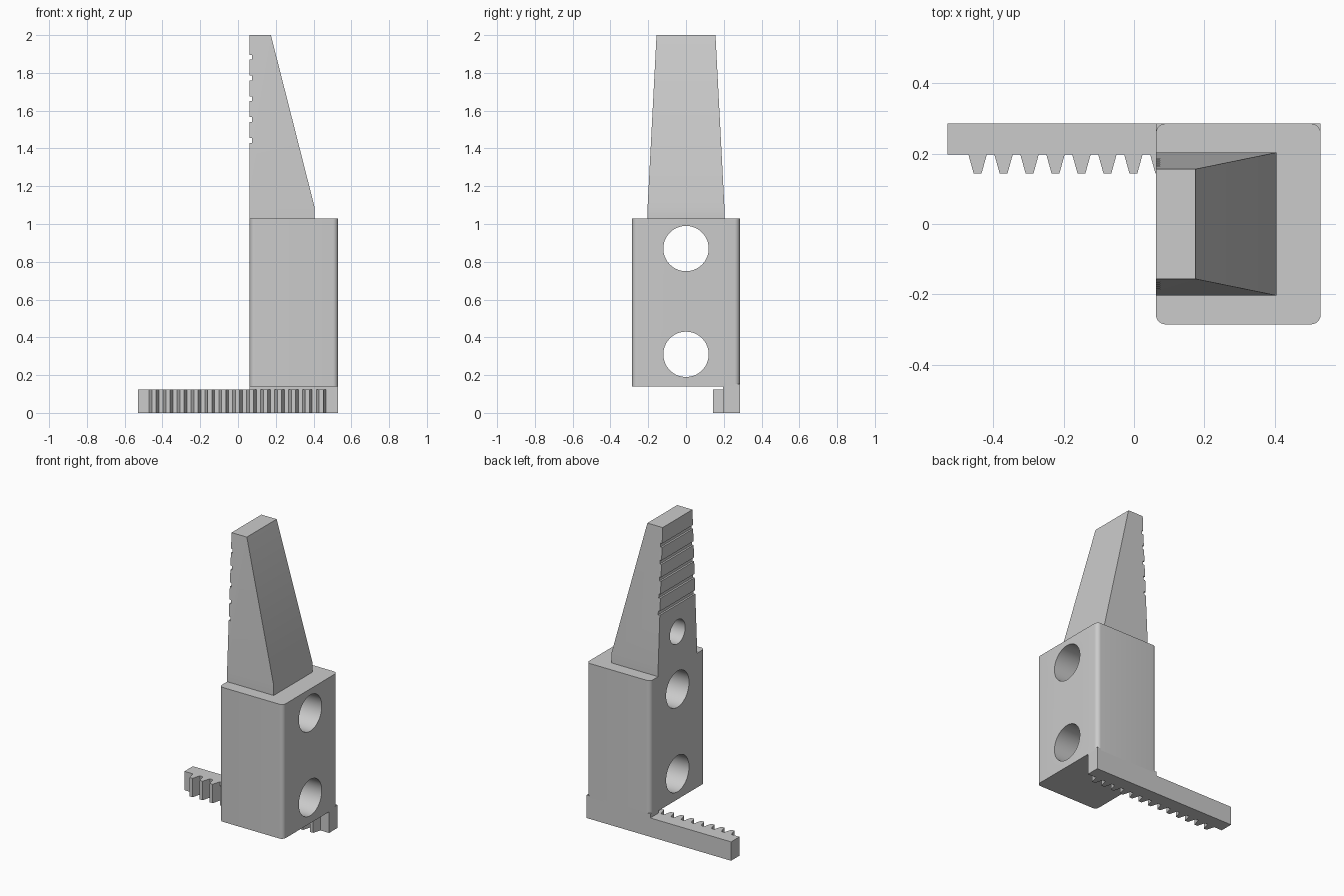
import bpy, bmesh, math
from mathutils import Matrix, Vector

if "Cube" in bpy.data.objects:
    bpy.data.objects.remove(bpy.data.objects["Cube"], do_unlink=True)

# Single plain grey
grey = bpy.data.materials.new("light_grey")
grey.use_nodes = True
colour = (0.6, 0.6, 0.6, 1)
grey.diffuse_color = colour
grey.node_tree.nodes["Principled BSDF"].inputs["Base Color"].default_value = colour


def finish(bm, name):
    bmesh.ops.recalc_face_normals(bm, faces=bm.faces)
    mesh = bpy.data.meshes.new(name)
    bm.to_mesh(mesh)
    bm.free()
    mesh.materials.append(grey)
    ob = bpy.data.objects.new(name, mesh)
    bpy.context.collection.objects.link(ob)
    return ob


def add_box(bm, x, y, z):
    size = Vector((x[1] - x[0], y[1] - y[0], z[1] - z[0]))
    mid = Vector((sum(x), sum(y), sum(z))) / 2
    bmesh.ops.create_cube(bm, size=1, matrix=Matrix.Translation(mid) @ Matrix.Diagonal(size).to_4x4())


def add_bore(bm, radius, x, z):
    place = Matrix.Translation((sum(x) / 2, 0, z)) @ Matrix.Rotation(math.pi / 2, 4, 'Y')
    bmesh.ops.create_cone(bm, cap_ends=True, segments=64, radius1=radius, radius2=radius,
                          depth=x[1] - x[0], matrix=place)


def cut(ob, bm):
    """Subtract the shapes in bm from ob, then discard the cutter."""
    cutter = finish(bm, "cutter")
    cutter.hide_render = True
    mod = ob.modifiers.new("cut", 'BOOLEAN')
    mod.operation, mod.solver, mod.object = 'DIFFERENCE', 'EXACT', cutter
    bpy.context.view_layer.objects.active = ob
    bpy.ops.object.modifier_apply(modifier=mod.name)
    bpy.data.objects.remove(cutter, do_unlink=True)


def smooth(ob):
    bpy.ops.object.select_all(action='DESELECT')
    ob.select_set(True)
    bpy.context.view_layer.objects.active = ob
    bpy.ops.object.shade_smooth_by_angle(angle=math.radians(30))


INNER, OUTER, SIDE = 0.062, 0.53, 0.285
BASE, TOP = 0.14, 1.03

# Body block with rounded upright edges and two through bores
bm = bmesh.new()
add_box(bm, (INNER, OUTER), (-SIDE, SIDE), (BASE, TOP))
upright = [e for e in bm.edges if abs(e.verts[0].co.z - e.verts[1].co.z) > 0.5]
bmesh.ops.bevel(bm, geom=upright, offset=0.028, segments=8, profile=0.5, affect='EDGES')
body = finish(bm, "body_block")
bores = bmesh.new()
for z in (0.31, 0.87):
    add_bore(bores, 0.12, (INNER - 0.1, OUTER + 0.1), z)
cut(body, bores)
smooth(body)

# Tapered finger: short straight foot, then narrowing to the tip
bm = bmesh.new()
rings = []
for z, x, y in ((TOP, 0.404, 0.203), (1.095, 0.404, 0.203), (2, 0.174, 0.156)):
    rings.append([bm.verts.new(p) for p in
                  ((INNER, -y, z), (x, -y, z), (x, y, z), (INNER, y, z))])
bm.faces.new(rings[0])
bm.faces.new(rings[-1])
for low, high in zip(rings, rings[1:]):
    for i in range(4):
        j = (i + 1) % 4
        bm.faces.new((low[i], low[j], high[j], high[i]))
finger = finish(bm, "tapered_finger")

# Grip grooves and blind hole on the inner face
cuts = bmesh.new()
for i in range(5):
    z = 1.443 + i * 0.11
    add_box(cuts, (INNER - 0.05, INNER + 0.012), (-0.3, 0.3), (z - 0.013, z + 0.013))
add_bore(cuts, 0.08, (INNER - 0.1, INNER + 0.2), 1.25)
cut(finger, cuts)
smooth(finger)

# Toothed rack: bar profile with trapezoid teeth, extruded upward
ROOT, CREST, HEIGHT = 0.197, 0.143, 0.125
profile = [(OUTER, SIDE), (-OUTER, SIDE), (-OUTER, ROOT)]
for i in range(13):
    c = -0.444 + i * 0.0737
    profile += [(c - 0.026, ROOT), (c - 0.011, CREST), (c + 0.011, CREST), (c + 0.026, ROOT)]
profile.append((OUTER, ROOT))
bm = bmesh.new()
face = bm.faces.new([bm.verts.new((x, y, 0)) for x, y in profile])
up = bmesh.ops.extrude_face_region(bm, geom=[face])["geom"]
bmesh.ops.translate(bm, vec=(0, 0, HEIGHT), verts=[v for v in up if isinstance(v, bmesh.types.BMVert)])
finish(bm, "toothed_rack")

# Shoulder joining rack to body
bm = bmesh.new()
add_box(bm, (INNER, OUTER), (ROOT, SIDE), (HEIGHT, BASE + 0.012))
finish(bm, "rack_shoulder")
